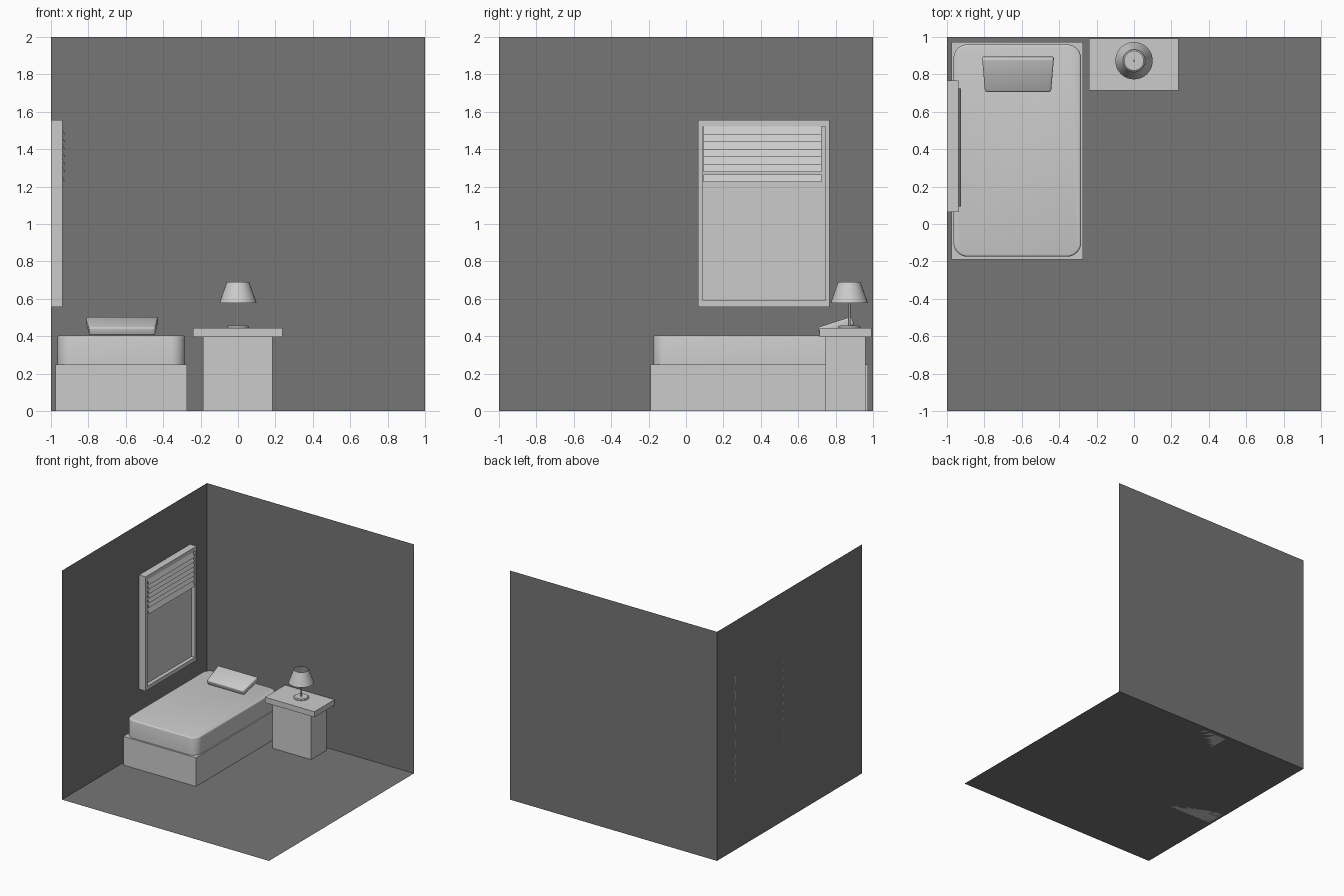
import bpy, bmesh, math
from mathutils import Matrix

if "Cube" in bpy.data.objects:
    bpy.data.objects.remove(bpy.data.objects["Cube"])

dark = bpy.data.materials.new("dark_grey")
dark.diffuse_color = (0.18, 0.18, 0.18, 1)
dark.use_nodes = True
dark.node_tree.nodes["Principled BSDF"].inputs["Base Color"].default_value = dark.diffuse_color


def make(name, bm, smooth=False, mat=None):
    me = bpy.data.meshes.new(name)
    bm.to_mesh(me)
    bm.free()
    ob = bpy.data.objects.new(name, me)
    bpy.context.collection.objects.link(ob)
    if mat:
        me.materials.append(mat)
    if smooth:
        bpy.ops.object.select_all(action='DESELECT')
        ob.select_set(True)
        bpy.context.view_layer.objects.active = ob
        bpy.ops.object.shade_smooth_by_angle(angle=math.radians(35))
    return ob


def cube_bm(x, y, z):
    bm = bmesh.new()
    bmesh.ops.create_cube(bm, size=1)
    for v in bm.verts:
        v.co = [a + (b - a) * (c + 0.5) for (a, b), c in zip((x, y, z), v.co)]
    return bm


def box(name, x, y, z):
    return make(name, cube_bm(x, y, z))


def sheet(name, pts):
    bm = bmesh.new()
    bm.faces.new([bm.verts.new(p) for p in pts])
    make(name, bm, mat=dark)


def lathe(name, profile, cx, cy, n=32):
    bm = bmesh.new()
    vs = [bm.verts.new((r, 0, z)) for r, z in profile]
    es = [bm.edges.new(p) for p in zip(vs, vs[1:])]
    bmesh.ops.spin(bm, geom=vs + es, cent=(0, 0, 0), axis=(0, 0, 1),
                   angle=2 * math.pi, steps=n)
    bmesh.ops.remove_doubles(bm, verts=bm.verts, dist=1e-5)
    bmesh.ops.recalc_face_normals(bm, faces=bm.faces)
    bmesh.ops.translate(bm, verts=bm.verts, vec=(cx, cy, 0))
    make(name, bm, smooth=True)


# Room shell: floor and two walls
sheet("floor", [(-1, -1, 0), (1, -1, 0), (1, 1, 0), (-1, 1, 0)])
sheet("back_wall", [(-1, 1, 0), (1, 1, 0), (1, 1, 2), (-1, 1, 2)])
sheet("left_wall", [(-1, -1, 0), (-1, 1, 0), (-1, 1, 2), (-1, -1, 2)])

# Window frame, pane and blind
fx = (-1, -0.938)
box("window_frame_bottom", fx, (0.065, 0.768), (0.557, 0.592))
box("window_frame_top", fx, (0.065, 0.768), (1.52, 1.555))
box("window_frame_left", fx, (0.065, 0.09), (0.592, 1.52))
box("window_frame_right", fx, (0.747, 0.768), (0.592, 1.52))
box("window_pane", (-0.975, -0.97), (0.09, 0.747), (0.592, 1.52))
for i in range(7):
    top = 1.52 - 0.04 * i - (0.015 if i == 6 else 0)
    bm = cube_bm((-0.948, -0.942), (0.093, 0.725), (top - 0.041, top))
    for v in bm.verts:  # lean each slat outward at its lower edge
        if v.co.z < top - 0.02:
            v.co.x += 0.018
    make("blind_slat_%d" % (i + 1), bm)

# Bed base and rounded mattress
box("bed_base", (-0.975, -0.273), (-0.19, 0.972), (0, 0.25))
bm = cube_bm((-0.965, -0.283), (-0.175, 0.96), (0.25, 0.405))
upright = [e for e in bm.edges if abs(e.verts[0].co.z - e.verts[1].co.z) > 0.1]
bmesh.ops.bevel(bm, geom=upright, offset=0.075, segments=8, profile=0.5, affect='EDGES')
rim = [e for e in bm.edges if all(v.co.z > 0.4 for v in e.verts)]
bmesh.ops.bevel(bm, geom=rim, offset=0.012, segments=3, profile=0.5, affect='EDGES')
make("mattress", bm, smooth=True)

# Tilted tapered pillow
bm = cube_bm((-0.192, 0.192), (0, 0.19), (0, 0.046))
for v in bm.verts:
    if v.co.y < 0.01:
        v.co.x *= 0.92
bmesh.ops.bevel(bm, geom=bm.edges[:], offset=0.01, segments=3, profile=0.5, affect='EDGES')
bmesh.ops.transform(bm, verts=bm.verts, matrix=Matrix.Translation((-0.62, 0.718, 0.403))
                    @ Matrix.Rotation(math.radians(18), 4, 'X'))
make("pillow", bm, smooth=True)

# Bedside table
box("table_body", (-0.187, 0.185), (0.745, 0.96), (0, 0.395))
box("table_top", (-0.24, 0.237), (0.715, 0.992), (0.395, 0.443))

# Lamp with open shade
lathe("lamp_base", [(0, 0.443), (0.06, 0.443), (0.06, 0.45), (0.052, 0.456), (0, 0.456)], 0, 0.873)
lathe("lamp_pole", [(0, 0.455), (0.006, 0.455), (0.006, 0.61), (0, 0.61)], 0, 0.873, 16)
lathe("lamp_shade", [(0.1, 0.577), (0.06, 0.69), (0.057, 0.69), (0.097, 0.577), (0.1, 0.577)], 0, 0.873)
